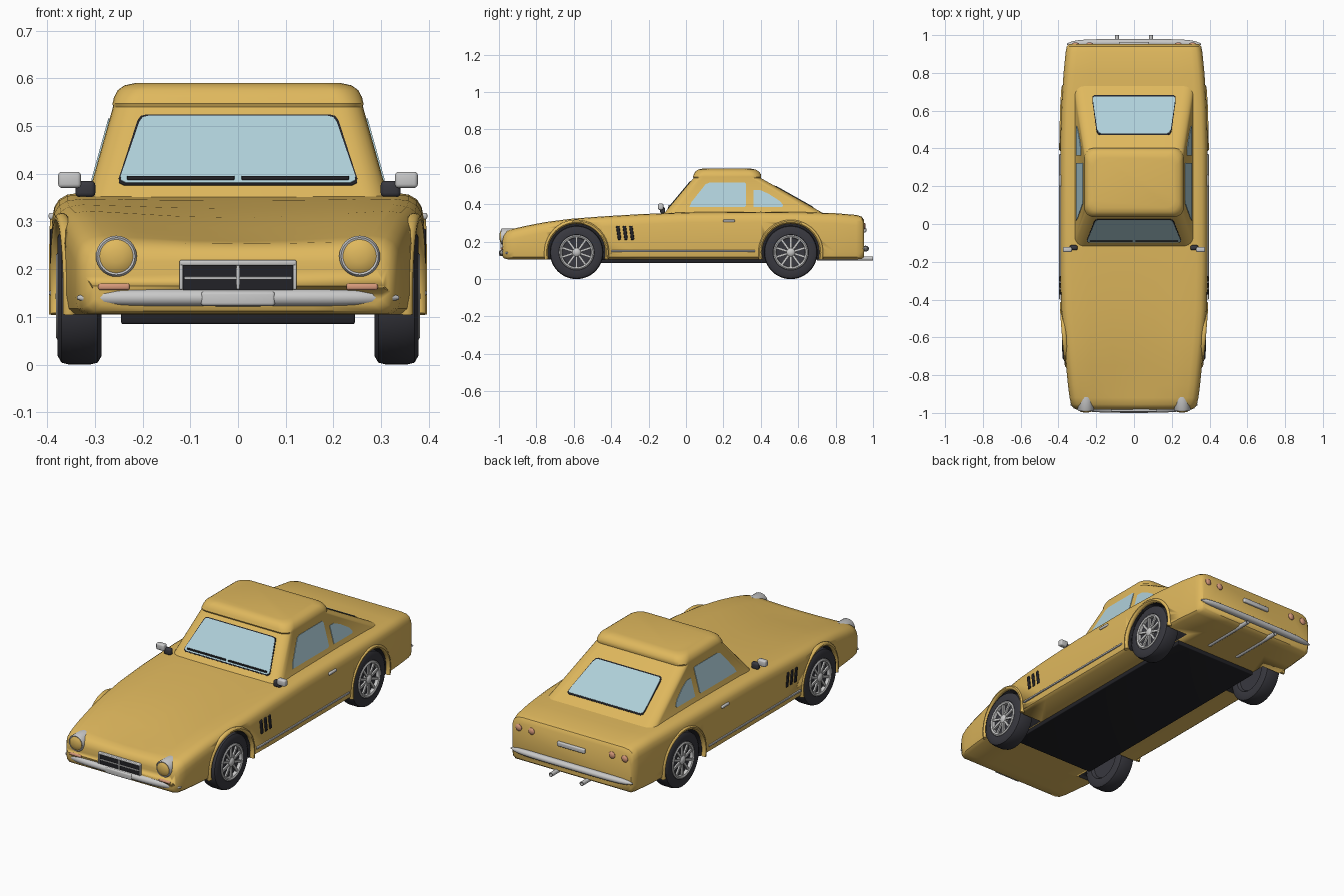
import bpy, bmesh, math
from mathutils import Matrix, Vector

if "Cube" in bpy.data.objects:
    bpy.data.objects.remove(bpy.data.objects["Cube"])


def material(name, rgb):
    m = bpy.data.materials.new(name)
    m.diffuse_color = (*rgb, 1)
    m.use_nodes = True
    m.node_tree.nodes["Principled BSDF"].inputs["Base Color"].default_value = m.diffuse_color
    return m


YELLOW = material("mustard_paint", (0.74, 0.48, 0.11))
GLASS = material("pale_blue_glass", (0.43, 0.63, 0.70))
CHROME = material("light_metal", (0.58, 0.58, 0.58))
RUBBER = material("dark_rubber", (0.04, 0.04, 0.05))
BLACK = material("black_trim", (0.016, 0.016, 0.02))
LAMP = material("salmon_lamp", (0.68, 0.32, 0.20))


def finish(name, bm, mat, angle=40):
    bmesh.ops.recalc_face_normals(bm, faces=bm.faces)
    me = bpy.data.meshes.new(name)
    bm.to_mesh(me)
    bm.free()
    ob = bpy.data.objects.new(name, me)
    bpy.context.collection.objects.link(ob)
    me.materials.append(mat)
    bpy.ops.object.select_all(action='DESELECT')
    ob.select_set(True)
    bpy.context.view_layer.objects.active = ob
    bpy.ops.object.shade_smooth_by_angle(angle=math.radians(angle))
    return ob


def loft(name, rings, mat, angle=40):
    bm = bmesh.new()
    rows = [[bm.verts.new(p) for p in r] for r in rings]
    n = len(rows[0])
    for a, b in zip(rows, rows[1:]):
        for i in range(n):
            bm.faces.new((a[i], a[(i + 1) % n], b[(i + 1) % n], b[i]))
    bm.faces.new(rows[0])
    bm.faces.new(rows[-1])
    return finish(name, bm, mat, angle)


def lathe(name, profile, center, axis, mat, seg=32):
    """Revolve (radius, offset) pairs about an axis."""
    m = Matrix.Translation(center) @ Vector(axis).to_track_quat('X', 'Z').to_matrix().to_4x4()
    rings = [[m @ Vector((o, r * math.cos(t), r * math.sin(t)))
              for t in (math.tau * i / seg for i in range(seg))] for r, o in profile]
    return loft(name, rings, mat)


def add_box(bm, center, size, rot=Matrix()):
    bmesh.ops.create_cube(bm, size=1, matrix=rot @ Matrix.Translation(center) @ Matrix.Diagonal((*size, 1)))


def box(name, center, size, mat, bevel=0.0, tilt=0.0):
    bm = bmesh.new()
    add_box(bm, (0, 0, 0), size)
    if bevel:
        bmesh.ops.bevel(bm, geom=bm.edges[:], offset=bevel, segments=3, profile=0.5, affect='EDGES')
    bm.transform(Matrix.Translation(center) @ Matrix.Rotation(tilt, 4, 'X'))
    return finish(name, bm, mat)


def interp(table, t, col):
    for a, b in zip(table, table[1:]):
        if t <= b[0]:
            k = max(0, (t - a[0]) / (b[0] - a[0]))
            return a[col] + (b[col] - a[col]) * k
    return table[-1][col]


# Lower body: y, half width, top, bottom, centre dip
BODY = [(-.982, .305, .215, .125, 0), (-.975, .32, .24, .112, .003), (-.955, .333, .259, .106, .006),
        (-.92, .341, .27, .105, .012), (-.85, .35, .286, .105, .018), (-.75, .36, .305, .105, .02),
        (-.62, .373, .322, .105, .014), (-.45, .386, .335, .105, .008), (-.25, .39, .347, .105, .003),
        (0, .39, .357, .105, 0), (.4, .39, .36, .105, 0), (.62, .385, .358, .105, 0),
        (.8, .373, .352, .105, 0), (.91, .362, .343, .105, 0), (.94, .356, .334, .108, 0),
        (.952, .345, .315, .118, 0)]
rings = []
for y, w, t, b, d in BODY:
    half = [(0, b), (w * .5, b), (w - .02, b), (w - .005, b + .012), (w, b + .04), (w, t - .055),
            (w - .005, t - .03), (w - .015, t - .014), (w - .032, t - .004), (w - .06, t),
            (w * .62, t - d * .35), (w * .3, t - d * .85), (0, t - d)]
    rings.append([(x, y, z) for x, z in half] + [(-x, y, z) for x, z in half[-2:0:-1]])
body = loft("lower_body", rings, YELLOW)
body.data.materials.append(BLACK)

# Wheel arches cut into the body, with raised lips
WHEEL_Y, WHEEL_Z = (-.585, .56), .143
for s in (1, -1):
    for wy in WHEEL_Y:
        cut = lathe("arch_cutter", [(.156, 0), (.156, .3)], (s * .25, wy, WHEEL_Z), (s, 0, 0), BLACK, 48)
        for p in cut.data.polygons:
            p.material_index = 1
        mod = body.modifiers.new("arch", 'BOOLEAN')
        mod.operation, mod.solver, mod.object = 'DIFFERENCE', 'EXACT', cut
        bpy.context.view_layer.objects.active = body
        bpy.ops.object.modifier_apply(modifier=mod.name)
        bpy.data.objects.remove(cut)
        lip = []
        for i in range(33):
            a = math.radians(-13 + 206 * i / 32)
            ring = []
            for j in range(10):
                u = math.tau * j / 10
                r = .164 + .011 * math.cos(u)
                y = wy + r * math.cos(a)
                ring.append((s * (interp(BODY, y, 1) - .006 + .013 * math.sin(u)), y, WHEEL_Z + r * math.sin(a)))
            lip.append(ring)
        loft("arch_lip", lip, YELLOW)

# Wheels
TYRE = [(.02, -.03), (.085, -.03), (.095, -.044), (.125, -.046), (.139, -.038), (.143, -.022), (.143, .022),
        (.139, .038), (.125, .046), (.095, .044), (.086, .03), (.02, .022)]
RIM = [(.076, .022), (.079, .045), (.087, .049), (.093, .045), (.094, .03)]
HUB = [(.024, .02), (.024, .04), (.017, .047), (.006, .05)]
for s in (1, -1):
    for wy in WHEEL_Y:
        c = (s * .332, wy, WHEEL_Z)
        lathe("tyre", TYRE, c, (s, 0, 0), RUBBER, 48)
        # open rim ring
        rim = lathe("wheel_rim", RIM, c, (s, 0, 0), CHROME, 48)
        bm = bmesh.new()
        bm.from_mesh(rim.data)
        bmesh.ops.delete(bm, geom=[f for f in bm.faces if len(f.verts) > 4], context='FACES_ONLY')
        bm.to_mesh(rim.data)
        bm.free()
        lathe("wheel_hub", HUB, c, (s, 0, 0), CHROME, 20)
        bm = bmesh.new()
        for i in range(10):
            add_box(bm, (s * .037, 0, .049), (.009, .012, .064), Matrix.Rotation(math.tau * i / 10, 4, 'X'))
        bm.transform(Matrix.Translation(c))
        finish("wheel_spokes", bm, CHROME)

# Cabin with overhanging roof: z, front y, back y, half width, corner radius
CABIN = [(.32, -.143, .79, .323, .05), (.36, -.11, .72, .312, .05), (.54, .04, .40, .262, .05),
         (.547, .037, .402, .263, .05), (.56, .042, .40, .26, .055), (.575, .05, .39, .252, .055),
         (.585, .064, .374, .238, .055), (.59, .085, .35, .215, .05)]
rings = []
for z, y0, y1, w, r in CABIN:
    ring = []
    for q, (cx, cy) in enumerate([(w - r, y1 - r), (r - w, y1 - r), (r - w, y0 + r), (w - r, y0 + r)]):
        for i in range(7):
            a = math.pi / 2 * (q + i / 6)
            ring.append((cx + r * math.cos(a), cy + r * math.sin(a), z))
    rings.append(ring)
loft("cabin", rings, YELLOW, 35)


def panel(name, pts, normal, mat, lift):
    n = Vector(normal).normalized()
    loft(name, [[Vector(p) - n * .004 for p in pts], [Vector(p) + n * lift for p in pts]], mat, 20)


# Windscreen and rear window, each with a dark seal
def screen(name, col, normal, half):
    for part, mat, grow, lift in ((name + "_seal", BLACK, .004, .002), (name, GLASS, 0, .004)):
        zc = (half[0][1] + half[-1][1]) / 2
        pts = [(x + grow, z + math.copysign(grow, z - zc)) for x, z in half]
        pts += [(-x, z) for x, z in reversed(pts)]
        panel(part, [(x, interp(CABIN, z, col), z) for x, z in pts], normal, mat, lift)


screen("windscreen", 1, (0, -.18, .15), [(.235, .379), (.245, .384), (.246, .393), (.207, .506), (.2, .516), (.188, .519)])
screen("rear_window", 2, (0, .18, .32), [(.208, .386), (.217, .39), (.217, .4), (.195, .484), (.188, .493), (.178, .496)])
for k in (-.12, .12):
    y = interp(CABIN, .389, 1)
    box("wiper", (k, y - .005, .391), (.225, .006, .009), BLACK, .002)

# Side windows
FRONT_WIN = [(.018, .385), (.315, .385), (.322, .392), (.322, .508), (.315, .515), (.125, .515), (.105, .507), (.03, .412)]
REAR_WIN = [(.362, .385), (.515, .385), (.52, .395), (.5, .418), (.44, .456), (.395, .476), (.362, .476)]
for s in (1, -1):
    for name, win in (("front_side_window", FRONT_WIN), ("rear_side_window", REAR_WIN)):
        pts = [(s * interp(CABIN, z, 3), y, z) for y, z in win]
        panel(name, pts, (s, 0, .28), GLASS, .003)


# Bumpers with tapered, swept ends
def bumper(name, y, sweep, half, z, rz):
    rings = []
    for i in range(25):
        k = -1 + i / 12
        e = max(.2, (1 - abs(k) ** 8) ** .5)
        rings.append([(k * half, y + sweep * abs(k) ** 4 + .019 * e * math.cos(u), z + rz * e * math.sin(u))
                      for u in (math.tau * j / 12 for j in range(12))])
    loft(name, rings, CHROME)


bumper("front_bumper", -.98, .025, .337, .14, .018)
bumper("rear_bumper", .96, -.008, .355, .163, .016)
box("front_number_plate", (0, -.993, .138), (.155, .014, .03), CHROME, .006)
box("rear_number_plate", (0, .954, .262), (.16, .02, .024), CHROME, .005)

# Grille
box("grille_back", (0, -.981, .185), (.23, .012, .06), BLACK)
box("grille_top", (0, -.984, .213), (.245, .02, .012), CHROME, .004)
box("grille_bar", (0, -.986, .181), (.225, .01, .006), CHROME, .002)
box("grille_post", (0, -.986, .185), (.007, .011, .055), CHROME, .002)

# Underbody plate
box("floor_plate", (0, 0, .097), (.49, 1.28, .024), BLACK, .004)

for s in (1, -1):
    # Front lights
    box("grille_side", (s * .119, -.984, .187), (.008, .018, .06), CHROME, .003)
    lathe("headlight_ring", [(.043, -.06), (.043, .008), (.039, .014), (.034, .012)],
          (s * .255, -.976, .227), (0, -1, 0), CHROME)
    lathe("headlight_lens", [(.035, 0), (.035, .013), (.027, .018), (.014, .021), (.004, .022)],
          (s * .255, -.976, .227), (0, -1, 0), YELLOW)
    box("indicator", (s * .26, -.974, .163), (.066, .03, .014), LAMP, .005)
    # Tail lights and exhausts
    for x in (.235, .31):
        lathe("tail_light", [(.018, -.02), (.018, .006), (.013, .011), (.004, .013)],
              (s * x, .948, .283), (0, 1, 0), LAMP, 20)
    lathe("exhaust_pipe", [(.011, 0), (.011, .3), (.008, .3), (.008, .28)], (s * .09, .7, .11), (0, 1, 0), CHROME, 16)
    # Door mirrors
    box("mirror_stalk", (s * .32, -.125, .368), (.042, .026, .034), RUBBER, .009)
    box("mirror_head", (s * .353, -.135, .387), (.048, .028, .034), CHROME, .008)
    # Side details
    for y in (-.36, -.325, -.29):
        box("side_vent", (s * .388, y, .247), (.012, .018, .075), BLACK, .004, math.radians(8))
    box("door_handle", (s * .386, .23, .311), (.022, .062, .014), CHROME, .005)
    box("sill_trim", (s * .39, -.015, .15), (.012, .77, .01), CHROME, .003)
